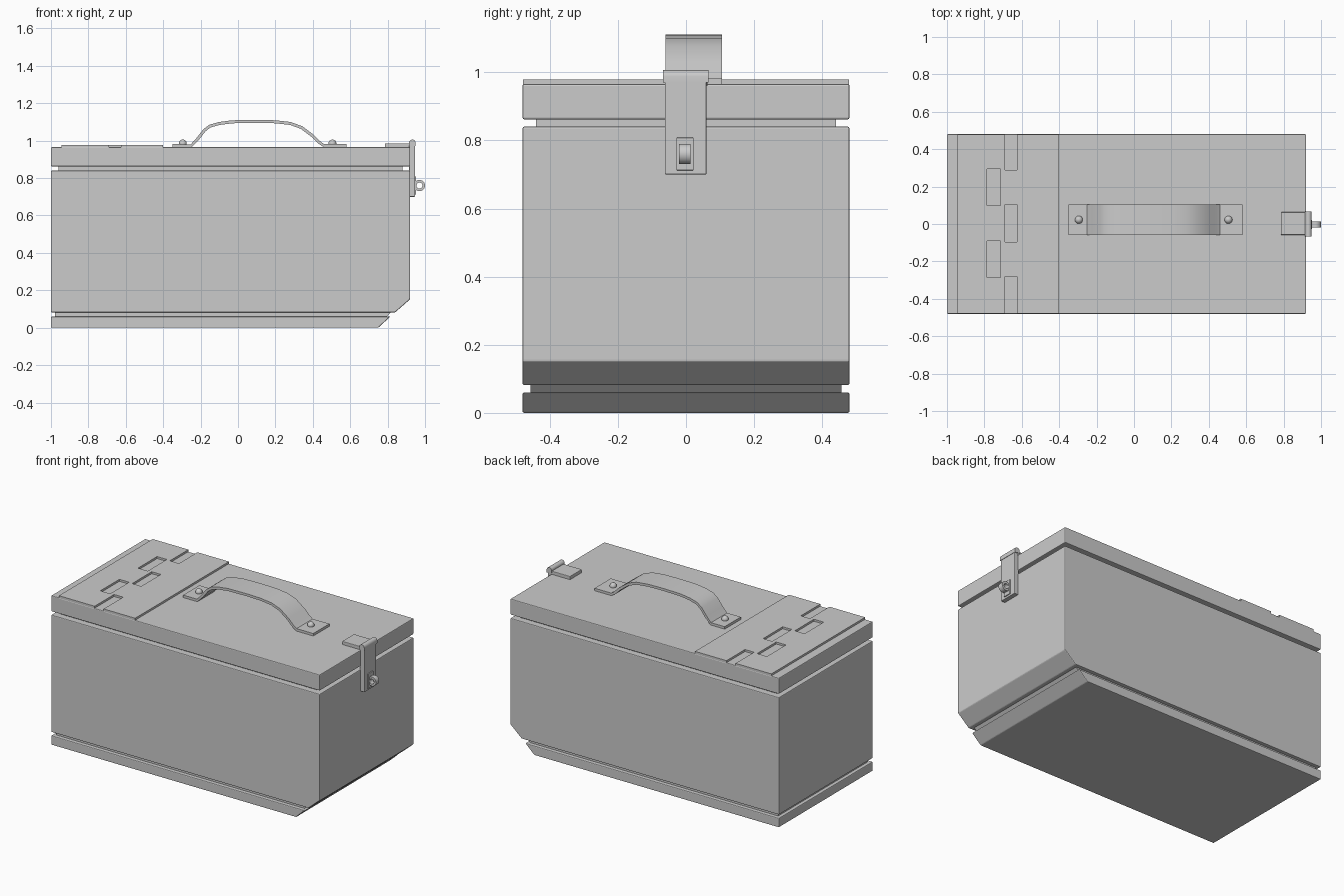
import bpy, bmesh, math

if "Cube" in bpy.data.objects:
    bpy.data.objects.remove(bpy.data.objects["Cube"])


def finish(bm, name, bevel=0.0, segments=2):
    bmesh.ops.recalc_face_normals(bm, faces=bm.faces[:])
    mesh = bpy.data.meshes.new(name)
    bm.to_mesh(mesh)
    bm.free()
    ob = bpy.data.objects.new(name, mesh)
    bpy.context.collection.objects.link(ob)
    if bevel:
        mod = ob.modifiers.new("soft_edges", 'BEVEL')
        mod.width, mod.segments = bevel, segments
        mod.limit_method = 'ANGLE'
    return ob


def extrude_profile(name, pts, y0, y1, bevel=0.0):
    """Extrude an x-z outline along y."""
    bm = bmesh.new()
    face = bm.faces.new([bm.verts.new((x, y0, z)) for x, z in pts])
    ext = bmesh.ops.extrude_face_region(bm, geom=[face])
    verts = [g for g in ext["geom"] if isinstance(g, bmesh.types.BMVert)]
    bmesh.ops.translate(bm, verts=verts, vec=(0, y1 - y0, 0))
    return finish(bm, name, bevel)


def box(name, x0, x1, y0, y1, z0, z1, bevel=0.0):
    return extrude_profile(name, [(x0, z0), (x1, z0), (x1, z1), (x0, z1)], y0, y1, bevel)


def smooth(ob, angle=30):
    bpy.ops.object.select_all(action='DESELECT')
    ob.select_set(True)
    bpy.context.view_layer.objects.active = ob
    bpy.ops.object.shade_smooth_by_angle(angle=math.radians(angle))


# Box shell: base, grooves, body and lid
extrude_profile("base", [(-1, 0), (0.75, 0), (0.815, 0.06), (-1, 0.06)], -0.48, 0.48, 0.005)
extrude_profile("lower_groove", [(-0.978, 0.05), (0.785, 0.05), (0.825, 0.09), (-0.978, 0.09)],
                -0.456, 0.456)
extrude_profile("body", [(-1, 0.082), (0.84, 0.082), (0.92, 0.152), (0.92, 0.84), (-1, 0.84)],
                -0.48, 0.48, 0.005)
box("upper_groove", -0.96, 0.88, -0.44, 0.44, 0.83, 0.87)
box("lid", -1, 0.92, -0.48, 0.48, 0.862, 0.965, 0.005)

# Hinge plate with slots cut through to the lid
plate = box("hinge_plate", -0.945, -0.40, -0.479, 0.479, 0.96, 0.978)
slots = [(-0.69, -0.625, 0.29, 0.52), (-0.69, -0.625, -0.095, 0.105), (-0.69, -0.625, -0.52, -0.28),
         (-0.785, -0.715, 0.10, 0.295), (-0.785, -0.715, -0.285, -0.09)]
for i, (x0, x1, y0, y1) in enumerate(slots):
    cutter = box(f"slot_cutter_{i}", x0, x1, y0, y1, 0.9, 1.05)
    cutter.hide_render = True
    cutter.hide_set(True)
    cut = plate.modifiers.new("slot", 'BOOLEAN')
    cut.operation, cut.solver, cut.object = 'DIFFERENCE', 'EXACT', cutter

# Handle: bent strap made from a centre line offset by its thickness
path = [(-0.35, 0.973), (-0.25, 0.973), (-0.215, 1.01), (-0.18, 1.055), (-0.15, 1.078), (-0.10, 1.092),
        (-0.03, 1.101), (0.10, 1.103), (0.20, 1.101), (0.28, 1.092), (0.34, 1.07), (0.40, 1.025),
        (0.435, 0.99), (0.46, 0.973), (0.58, 0.973)]
upper, lower = [], []
for i, (x, z) in enumerate(path):
    a, b = path[max(i - 1, 0)], path[min(i + 1, len(path) - 1)]
    dx, dz = b[0] - a[0], b[1] - a[1]
    d = math.hypot(dx, dz) / 0.008
    upper.append((x - dz / d, z + dx / d))
    lower.append((x + dz / d, z - dx / d))
smooth(extrude_profile("handle", upper + lower[::-1], -0.06, 0.105))

# Handle rivets
for side, x in (("left", -0.295), ("right", 0.505)):
    bm = bmesh.new()
    bmesh.ops.create_uvsphere(bm, u_segments=20, v_segments=12, radius=0.021)
    bmesh.ops.translate(bm, verts=bm.verts[:], vec=(x, 0.0225, 0.985))
    smooth(finish(bm, f"{side}_rivet"))

# Latch: catch on the lid, hook over the edge and hanging plate
box("latch_catch", 0.785, 0.925, -0.058, 0.063, 0.96, 0.986, 0.003)
box("latch_plate", 0.915, 0.947, -0.062, 0.06, 0.70, 0.99, 0.003)
hook = [(0.915, 0.975), (0.95, 0.97)]
hook += [(0.932 + 0.018 * math.cos(t), 0.988 + 0.018 * math.sin(t))
         for t in (math.pi * k / 8 for k in range(9))]
smooth(extrude_profile("latch_hook", hook, -0.067, 0.066))

# Staple: backing pad and ring
box("staple_pad", 0.94, 0.953, -0.028, 0.022, 0.712, 0.808, 0.002)
bm = bmesh.new()
n, rings = 24, []
for r, y in ((0.03, -0.02), (0.03, 0.013), (0.016, 0.013), (0.016, -0.02)):
    rings.append([bm.verts.new((0.97 + r * math.cos(2 * math.pi * k / n), y,
                                0.76 + r * math.sin(2 * math.pi * k / n))) for k in range(n)])
for j in range(4):
    for k in range(n):
        a, b, m = rings[j], rings[(j + 1) % 4], (k + 1) % n
        bm.faces.new((a[k], a[m], b[m], b[k]))
smooth(finish(bm, "staple_ring"))
